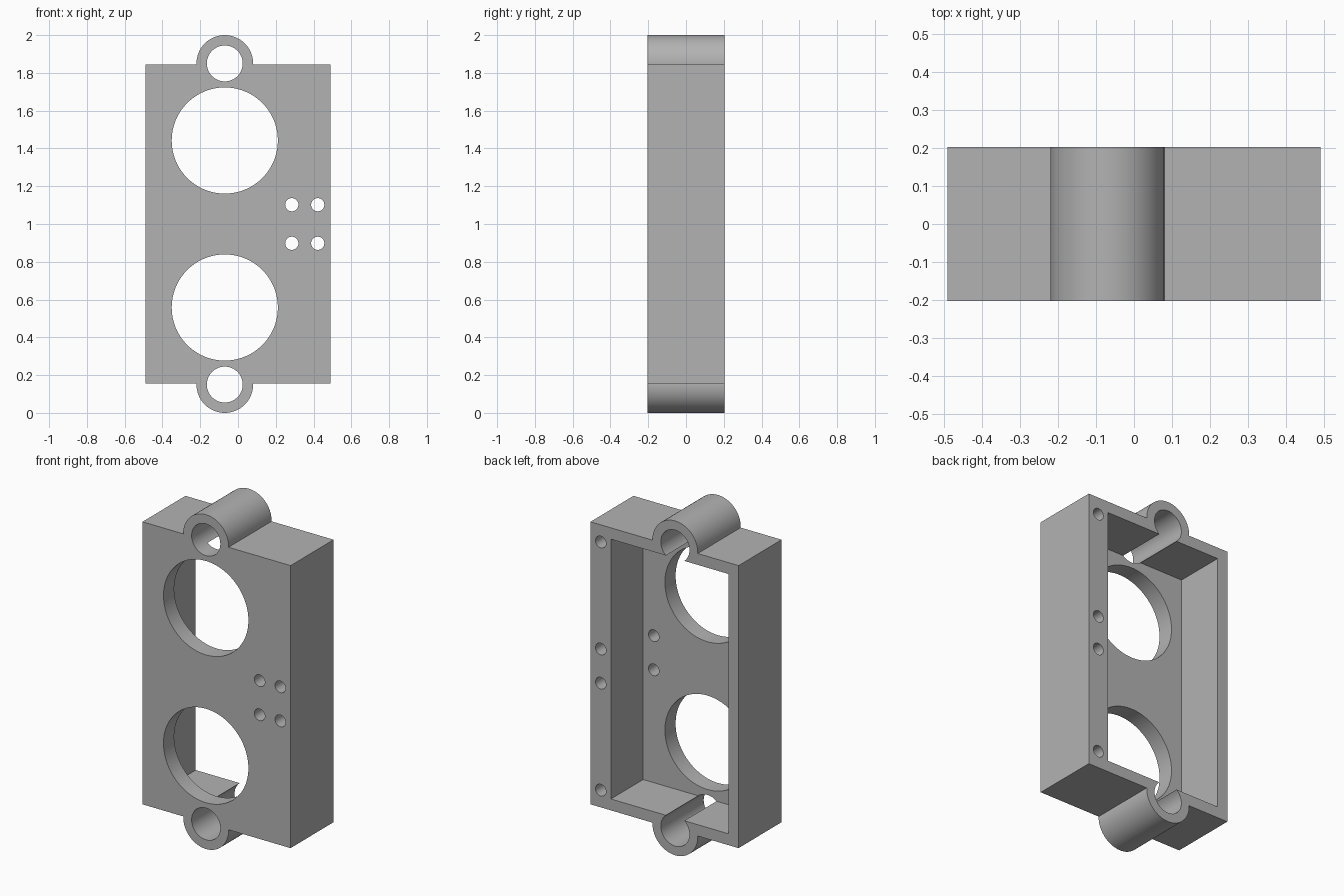
import bpy, bmesh, math
from mathutils import Matrix, Vector

cube = bpy.data.objects.get("Cube")
if cube:
    bpy.data.objects.remove(cube, do_unlink=True)

HALF_D = 0.203           # half depth of the housing
MID_Z = 1.0
PIVOT_X = -0.07          # line of the large openings and lugs


def new_object(name, bm):
    mesh = bpy.data.meshes.new(name)
    bm.to_mesh(mesh)
    bm.free()
    ob = bpy.data.objects.new(name, mesh)
    bpy.context.collection.objects.link(ob)
    return ob


def box(name, lo, hi):
    lo, hi = Vector(lo), Vector(hi)
    bm = bmesh.new()
    bmesh.ops.create_cube(bm, size=1, matrix=Matrix.Translation((lo + hi) / 2)
                          @ Matrix.Diagonal((*(hi - lo), 1)))
    return new_object(name, bm)


def cylinder(name, x, z, radius, y0, y1, sides=64):
    bm = bmesh.new()
    place = Matrix.Translation((x, (y0 + y1) / 2, z)) @ Matrix.Rotation(math.pi / 2, 4, 'X')
    bmesh.ops.create_cone(bm, cap_ends=True, segments=sides, radius1=radius,
                          radius2=radius, depth=y1 - y0, matrix=place)
    return new_object(name, bm)


def combine(target, tool, operation):
    tool.hide_render = True
    mod = target.modifiers.new(operation, 'BOOLEAN')
    mod.operation, mod.object, mod.solver = operation, tool, 'EXACT'
    bpy.context.view_layer.objects.active = target
    bpy.ops.object.modifier_apply(modifier=mod.name)
    bpy.data.objects.remove(tool, do_unlink=True)


# Block with a round mounting lug at each end
housing = box("sensor_housing", (-0.49, -HALF_D, 0.155), (0.49, HALF_D, 1.845))
for side in (-1, 1):
    lug = cylinder("lug", PIVOT_X, MID_Z + side * 0.85, 0.15, -HALF_D, HALF_D)
    combine(housing, lug, 'UNION')

# Cavity open at the back
cavity = box("cavity", (-0.422, -0.102, 0.223), (0.355, 0.4, 1.777))
combine(housing, cavity, 'DIFFERENCE')

# Holes, mirrored about the middle height: x, offset, radius, start, sides
holes = [
    (PIVOT_X, 0.85, 0.095, -0.4, 64),     # lug bores
    (PIVOT_X, 0.442, 0.281, -0.4, 96),    # large round openings
    (0.285, 0.102, 0.035, -0.4, 32),      # cable holes through the plate
    (0.422, 0.102, 0.035, -0.4, 32),      # holes through the thick wall
    (0.422, 0.742, 0.035, -0.102, 32),    # blind screw holes at the back
]
for x, offset, radius, start, sides in holes:
    for side in (-1, 1):
        tool = cylinder("drill", x, MID_Z + side * offset, radius, start, 0.4, sides)
        combine(housing, tool, 'DIFFERENCE')

# One plain grey
grey = bpy.data.materials.new("plain_grey")
grey.use_nodes = True
colour = (0.45, 0.45, 0.45, 1)
grey.diffuse_color = colour
grey.node_tree.nodes["Principled BSDF"].inputs["Base Color"].default_value = colour
housing.data.materials.clear()
housing.data.materials.append(grey)

# Smooth round walls, sharp corners
bpy.ops.object.select_all(action='DESELECT')
housing.select_set(True)
bpy.context.view_layer.objects.active = housing
bpy.ops.object.shade_smooth_by_angle(angle=math.radians(30))
